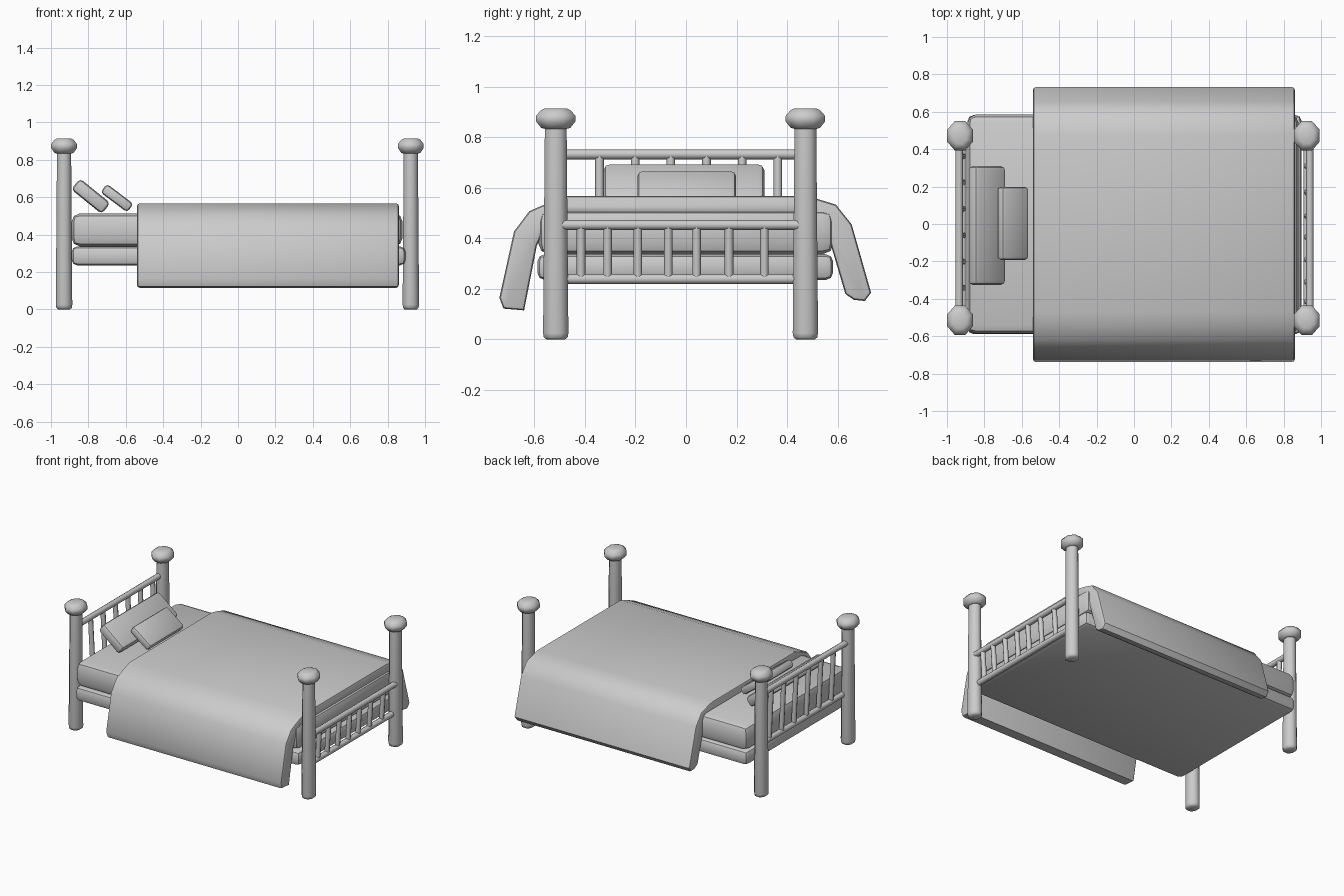
import bpy, bmesh, math
from mathutils import Vector, Matrix

if "Cube" in bpy.data.objects:
    bpy.data.objects.remove(bpy.data.objects["Cube"])

def finish(name, bm, angle=40):
    bmesh.ops.recalc_face_normals(bm, faces=bm.faces)
    me = bpy.data.meshes.new(name)
    bm.to_mesh(me)
    bm.free()
    ob = bpy.data.objects.new(name, me)
    bpy.context.collection.objects.link(ob)
    bpy.ops.object.select_all(action='DESELECT')
    ob.select_set(True)
    bpy.context.view_layer.objects.active = ob
    bpy.ops.object.shade_smooth_by_angle(angle=math.radians(angle))
    return ob

def lathe(name, profile, x, y, sides=8, sx=0.88):
    """Stack of octagonal rings; radius is measured across the flats."""
    bm = bmesh.new()
    rings = []
    for r, z in profile:
        R = r / math.cos(math.pi / sides)
        rings.append([bm.verts.new((x + sx * R * math.cos((i + .5) * math.tau / sides),
                                    y + R * math.sin((i + .5) * math.tau / sides), z))
                      for i in range(sides)])
    for a, b in zip(rings, rings[1:]):
        for i in range(sides):
            j = (i + 1) % sides
            bm.faces.new((a[i], a[j], b[j], b[i]))
    bm.faces.new(rings[0])
    bm.faces.new(rings[-1])
    return finish(name, bm, 50)

def rod(name, a, b, r):
    a, b = Vector(a), Vector(b)
    d = b - a
    bm = bmesh.new()
    m = Matrix.Translation((a + b) / 2) @ d.to_track_quat('Z', 'Y').to_matrix().to_4x4()
    bmesh.ops.create_cone(bm, cap_ends=True, segments=8, radius1=r, radius2=r,
                          depth=d.length, matrix=m)
    return finish(name, bm, 50)

def cushion(name, center, size, bevel, tilt=0, segments=2):
    bm = bmesh.new()
    bmesh.ops.create_cube(bm, size=1)
    bmesh.ops.scale(bm, vec=size, verts=bm.verts)
    bmesh.ops.bevel(bm, geom=bm.edges[:], offset=bevel, segments=segments,
                    profile=.5, affect='EDGES')
    bmesh.ops.transform(bm, verts=bm.verts, matrix=Matrix.Translation(center)
                        @ Matrix.Rotation(math.radians(tilt), 4, 'Y'))
    return finish(name, bm)

# Four corner posts with flattened knobs
YS = (-0.515, 0.472)
for end, x in (("head", -0.93), ("foot", 0.924)):
    for side, y in zip(("front", "back"), YS):
        lathe(f"{end}_{side}_post", [(.036, 0), (.047, .008), (.05, .025), (.043, .85)], x, y)
        lathe(f"{end}_{side}_knob", [(.045, .833), (.058, .837), (.078, .862), (.078, .884),
                                     (.058, .907), (.042, .914)], x, y)

# Headboard and footboard: two rails joined by spindles
def board(name, x_low, x_top, z_low, z_top, ys):
    rod(name + "_top_rail", (x_top, YS[0], z_top), (x_top, YS[1], z_top), .02)
    rod(name + "_bottom_rail", (x_low, YS[0], z_low), (x_low, YS[1], z_low), .02)
    for i, y in enumerate(ys):
        rod(f"{name}_spindle_{i + 1}", (x_low, y, z_low), (x_top, y, z_top), .017)

board("headboard", -.915, -.935, .36, .732, [-.342 + .141 * i for i in range(6)])
board("footboard", .925, .94, .239, .453, (-.415, -.31, -.19, -.07, .042, .17, .31))

# Mattress and bed base
cushion("mattress", (-.005, 0, .425), (1.77, 1.17, .176), .045)
cushion("bed_base", (.003, -.003, .286), (1.785, 1.17, .102), .03)

# Pillows leaning at the head end
cushion("large_pillow", (-.787, -.008, .605), (.21, .635, .075), .022, 39)
cushion("small_pillow", (-.647, .003, .595), (.178, .39, .057), .018, 37)

# Blanket: draped cross-section (y, z) extruded along the bed
outline = [(-.47, .567), (-.545, .54), (-.62, .507), (-.68, .427), (-.738, .165),
           (-.722, .122), (-.64, .115), (-.59, .37), (-.545, .47), (-.47, .5),
           (.47, .5), (.52, .475), (.565, .4), (.63, .18), (.663, .157), (.707, .152),
           (.732, .185), (.655, .455), (.593, .533), (.518, .556), (.47, .567)]
bm = bmesh.new()
face = bm.faces.new([bm.verts.new((-.54, y, z)) for y, z in outline])
bmesh.ops.extrude_face_region(bm, geom=[face], use_keep_orig=True)
bm.verts.ensure_lookup_table()
for v in bm.verts[len(outline):]:
    v.co.x = .86
bmesh.ops.recalc_face_normals(bm, faces=bm.faces)
rims = [e for e in bm.edges if abs(e.verts[0].co.x - e.verts[1].co.x) < 1e-4]
bmesh.ops.bevel(bm, geom=rims, offset=.015, segments=2, profile=.5, affect='EDGES')
finish("blanket", bm)
